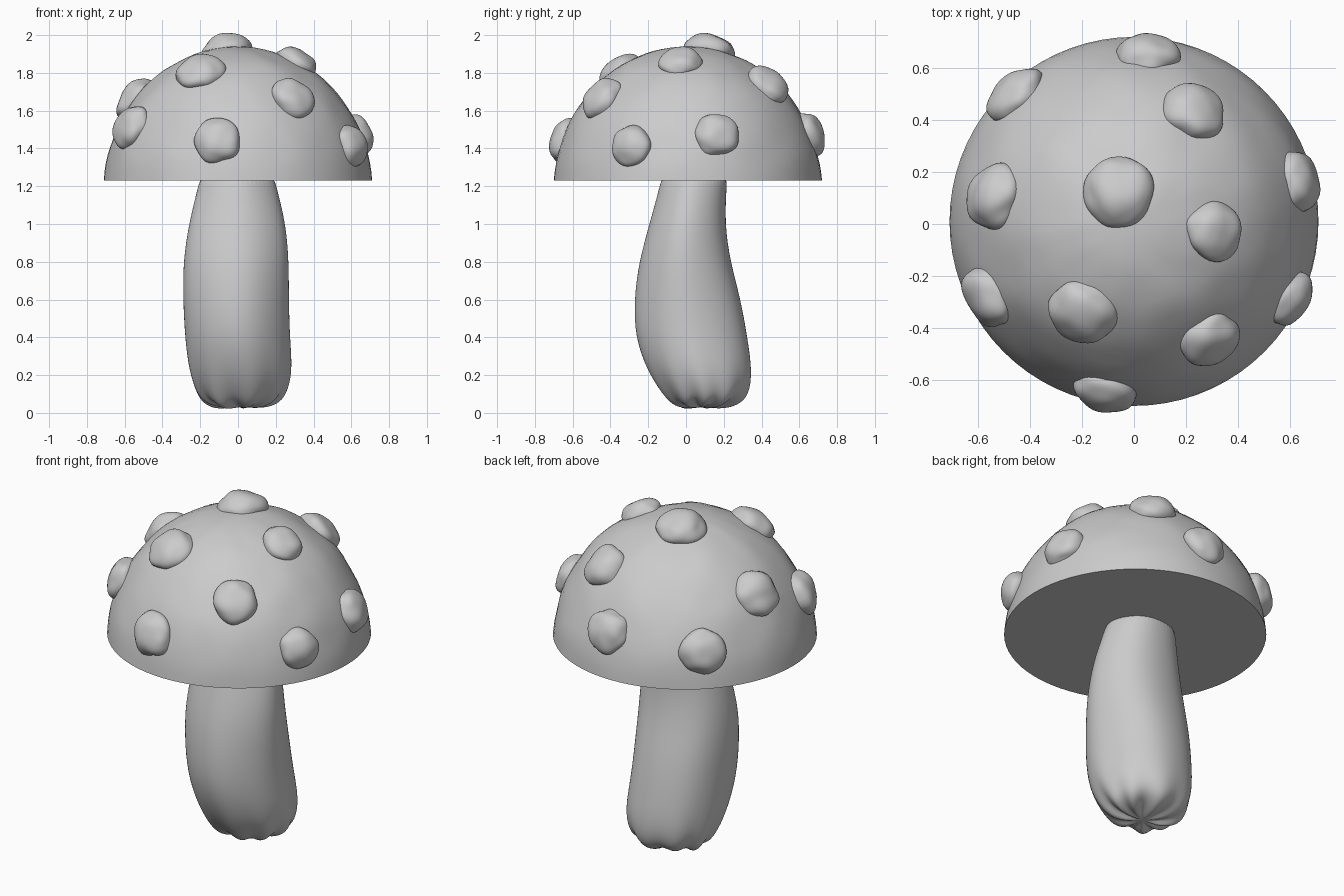
import bpy
import bmesh
from math import cos, sin, pi, exp
from mathutils import Vector, noise

cube = bpy.data.objects.get("Cube")
if cube:
    bpy.data.objects.remove(cube)

# One plain grey for every part
grey = bpy.data.materials.new("plain grey")
grey.use_nodes = True
colour = (0.6, 0.6, 0.6, 1)
grey.diffuse_color = colour
grey.node_tree.nodes["Principled BSDF"].inputs["Base Color"].default_value = colour

CAP_CENTRE = Vector((0, 0.01, 1.23))
CAP_RADIUS = 0.71


def finish(bm, name, levels=0):
    """Turn a bmesh into a smooth shaded object with sharp rims."""
    bmesh.ops.recalc_face_normals(bm, faces=bm.faces)
    mesh = bpy.data.meshes.new(name)
    bm.to_mesh(mesh)
    bm.free()
    mesh.materials.append(grey)
    part = bpy.data.objects.new(name, mesh)
    bpy.context.collection.objects.link(part)
    if levels:
        subsurf = part.modifiers.new("smooth surface", "SUBSURF")
        subsurf.levels = subsurf.render_levels = levels
    bpy.ops.object.select_all(action="DESELECT")
    part.select_set(True)
    bpy.context.view_layer.objects.active = part
    bpy.ops.object.shade_smooth_by_angle(angle=pi / 4)
    return part


def loft(bm, rings):
    """Skin closed rings of points and close both ends."""
    loops = [[bm.verts.new(point) for point in ring] for ring in rings]
    for low, high in zip(loops, loops[1:]):
        for i in range(len(low)):
            j = (i + 1) % len(low)
            bm.faces.new((low[i], low[j], high[j], high[i]))
    bm.faces.new(loops[0])
    bm.faces.new(loops[-1])


# Cap: a gently lumpy half ball with a flat underside
bm = bmesh.new()
bmesh.ops.create_uvsphere(bm, u_segments=72, v_segments=48, radius=CAP_RADIUS)
bmesh.ops.bisect_plane(bm, geom=bm.verts[:] + bm.edges[:] + bm.faces[:],
                       plane_co=(0, 0, 0), plane_no=(0, 0, -1), clear_outer=True)
for v in bm.verts:
    lump = noise.noise(v.co * 5) * 0.012 + noise.noise(v.co * 12) * 0.004
    height = v.co.z / CAP_RADIUS
    v.co *= 1 + lump * min(1, height * 4) - 0.07 * height * (1 - height)
rim = [e for e in bm.edges if e.is_boundary]
bmesh.ops.contextual_create(bm, geom=rim)
bmesh.ops.translate(bm, verts=bm.verts, vec=CAP_CENTRE)
finish(bm, "cap")

# Stem: height, then the extent in x and in y of each cross-section
sections = [
    (0.03, -0.09, 0.11, -0.01, 0.17),
    (0.05, -0.17, 0.2, -0.07, 0.27),
    (0.1, -0.22, 0.25, -0.12, 0.33),
    (0.22, -0.26, 0.285, -0.2, 0.35),
    (0.4, -0.28, 0.27, -0.265, 0.325),
    (0.6, -0.29, 0.265, -0.27, 0.29),
    (0.8, -0.29, 0.265, -0.245, 0.235),
    (1, -0.26, 0.25, -0.19, 0.205),
    (1.2, -0.21, 0.2, -0.135, 0.215),
    (1.28, -0.19, 0.18, -0.12, 0.22),
]
SIDES = 48
rings = []
for z, left, right, front, back in sections:
    ring = []
    fold = exp(-z / 0.09)
    for i in range(SIDES):
        a = 2 * pi * i / SIDES
        wave = cos(9 * a + sin(2 * a)) + 0.5 * sin(5 * a)
        swell = 1.01 + 0.07 * fold * wave + 0.012 * cos(5 * a + 1)
        ring.append(((left + right) / 2 + (right - left) / 2 * cos(a) * swell,
                     (front + back) / 2 + (back - front) / 2 * sin(a) * swell,
                     z - 0.018 * fold * wave))
    rings.append(ring)
bm = bmesh.new()
loft(bm, rings)
stem = finish(bm, "stem", levels=2)

# Warts: soft domes standing square to the cap, with place and radius
warts = [
    (-0.055, 0.12, 1.9, 0.135), (0.235, 0.44, 1.74, 0.125),
    (0.055, 0.66, 1.48, 0.12), (-0.47, 0.51, 1.44, 0.125),
    (-0.56, 0.11, 1.67, 0.13), (0.305, -0.03, 1.85, 0.115),
    (0.65, 0.17, 1.48, 0.12), (0.63, -0.3, 1.42, 0.115),
    (0.3, -0.46, 1.68, 0.12), (-0.2, -0.34, 1.81, 0.13),
    (-0.58, -0.29, 1.52, 0.125), (-0.115, -0.68, 1.455, 0.123),
]
for number, (x, y, z, radius) in enumerate(warts, 1):
    outward = (Vector((x, y, z)) - CAP_CENTRE).normalized()
    turn = outward.to_track_quat("Z", "Y")
    rise = (z - CAP_CENTRE.z) / CAP_RADIUS
    seat = CAP_CENTRE + outward * (CAP_RADIUS * (1 - 0.07 * rise * (1 - rise)) - 0.01)
    bm = bmesh.new()
    bmesh.ops.create_icosphere(bm, subdivisions=4, radius=1)
    for v in bm.verts:
        swell = 1 + 0.13 * noise.noise(v.co * 1.3 + seat * 9)
        local = Vector((v.co.x, v.co.y, v.co.z * 0.66)) * radius * swell
        v.co = seat + turn @ local
    finish(bm, f"wart_{number}")
